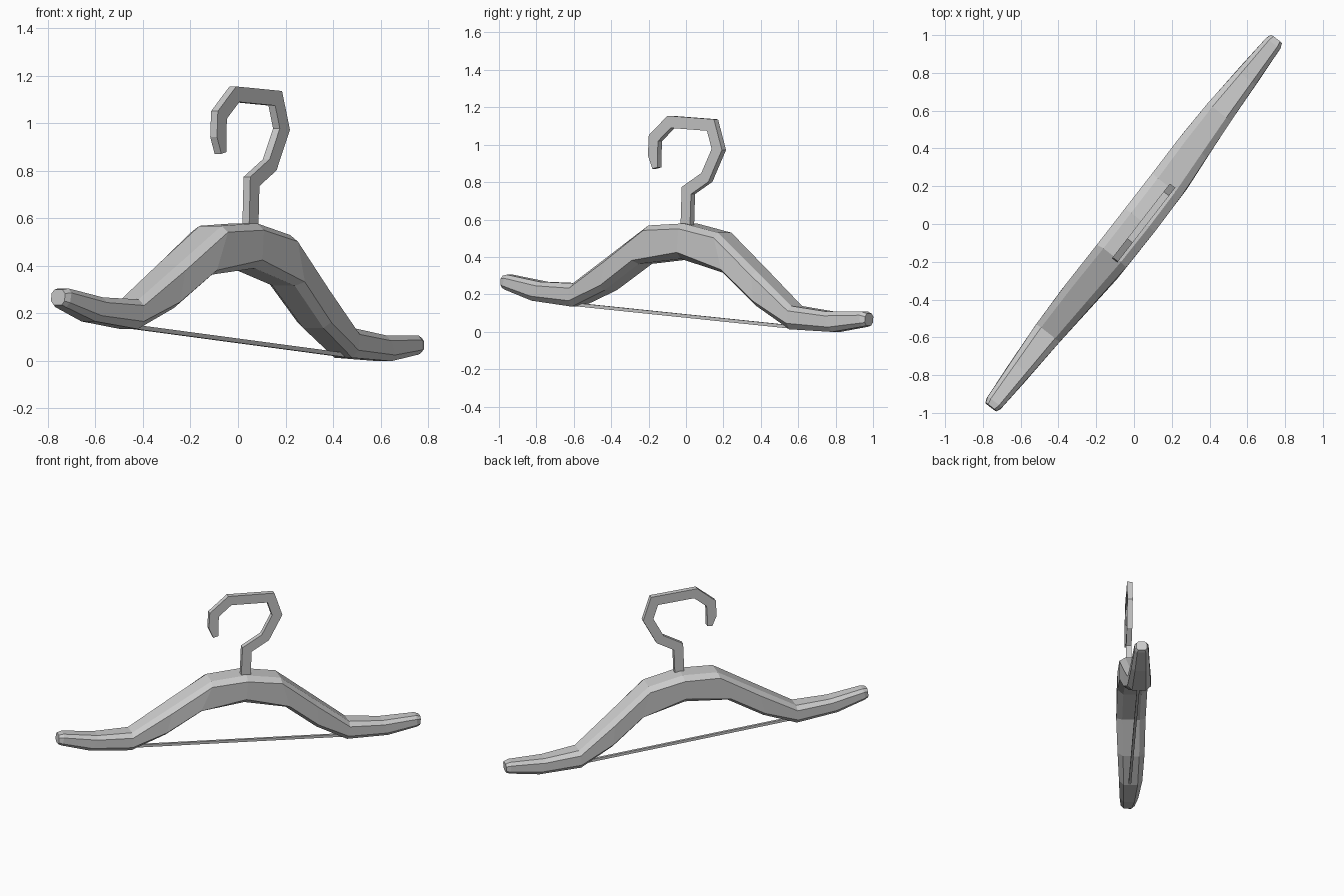
import bpy, bmesh
from math import sin, cos
from mathutils import Vector, Matrix

if "Cube" in bpy.data.objects:
    bpy.data.objects.remove(bpy.data.objects["Cube"])

# Hanger plane: d runs along the arms, n is the thickness direction
D = Vector((0.613, 0.790, 0))
N = Vector((0.790, -0.613, 0))
TILT = 0.082


def place(a, n, b):
    """Local (along, thickness, up), tilted within the hanger plane, to world."""
    a -= 0.011
    u = a * cos(TILT) + b * sin(TILT)
    z = b * cos(TILT) - a * sin(TILT)
    return D * u + N * n + Vector((0, 0, z))


def loft(name, rings):
    """Skin closed rings of points and cap both ends."""
    bm = bmesh.new()
    rows = [[bm.verts.new(p) for p in ring] for ring in rings]
    for r0, r1 in zip(rows, rows[1:]):
        k = len(r0)
        for i in range(k):
            j = (i + 1) % k
            bm.faces.new((r0[i], r0[j], r1[j], r1[i]))
    bm.faces.new(rows[0])
    bm.faces.new(rows[-1])
    bmesh.ops.recalc_face_normals(bm, faces=bm.faces[:])
    mesh = bpy.data.meshes.new(name)
    bm.to_mesh(mesh)
    bm.free()
    obj = bpy.data.objects.new(name, mesh)
    bpy.context.collection.objects.link(obj)
    return obj


# Shoulder bar: stations from the middle to the tip
# (top, upper side, lower side, bottom) as (along, up), half thickness, bow
STATIONS = [
    ((0, .580), (0, .551), (0, .425), (0, .390), .100, .012),
    ((.236, .550), (.240, .523), (.303, .357), (.285, .340), .098, .010),
    ((.500, .366), (.495, .340), (.520, .205), (.515, .180), .090, .000),
    ((.742, .198), (.742, .172), (.740, .105), (.738, .073), .078, -.006),
    ((.975, .187), (.980, .165), (1.010, .107), (1.020, .082), .062, -.005),
    ((1.205, .206), (1.207, .187), (1.213, .145), (1.215, .126), .047, -.004),
    ((1.237, .198), (1.237, .182), (1.237, .150), (1.237, .134), .036, -.004),
]


def section(station, side):
    *pts, t, bow = station
    widths = [t * .6, t, t, t * .6]
    right = [place(side * a, bow + w, b) for (a, b), w in zip(pts, widths)]
    left = [place(side * a, bow - w, b) for (a, b), w in zip(pts, widths)]
    return right + left[::-1]


loft("shoulder_bar",
     [section(s, -1) for s in STATIONS[:0:-1]] + [section(s, 1) for s in STATIONS])

# Hook: mitred rectangular sweep along a bent path (along, up)
PATH = [Vector(p) for p in [
    (.035, .50), (.045, .755), (.170, .825), (.251, .975), (.208, 1.105),
    (-.072, 1.122), (-.178, 1.035), (-.183, .945), (-.168, .875)]]
HALF_W, HALF_D, HOOK_N = .032, .018, .037


def hook_ring(i):
    dirs = []
    if i > 0:
        dirs.append((PATH[i] - PATH[i - 1]).normalized())
    if i < len(PATH) - 1:
        dirs.append((PATH[i + 1] - PATH[i]).normalized())
    tan = sum(dirs, Vector((0, 0))).normalized()
    side = Vector((-tan.y, tan.x))
    reach = HALF_W / tan.dot(dirs[0])
    if i == len(PATH) - 1:
        reach *= .55
    ring = []
    for s, k in ((-1, -1), (1, -1), (1, 1), (-1, 1)):
        p = PATH[i] + side * reach * s
        ring.append(D * p.x + N * (HOOK_N + k * HALF_D) + Vector((0, 0, p.y)))
    return ring


loft("hook", [hook_ring(i) for i in range(len(PATH))])

# Thin trouser bar between the two elbows
R = .009
loft("trouser_bar", [
    [place(a, k * R, .084 + s * R) for s, k in ((-1, -1), (1, -1), (1, 1), (-1, 1))]
    for a in (-.76, .76)])
